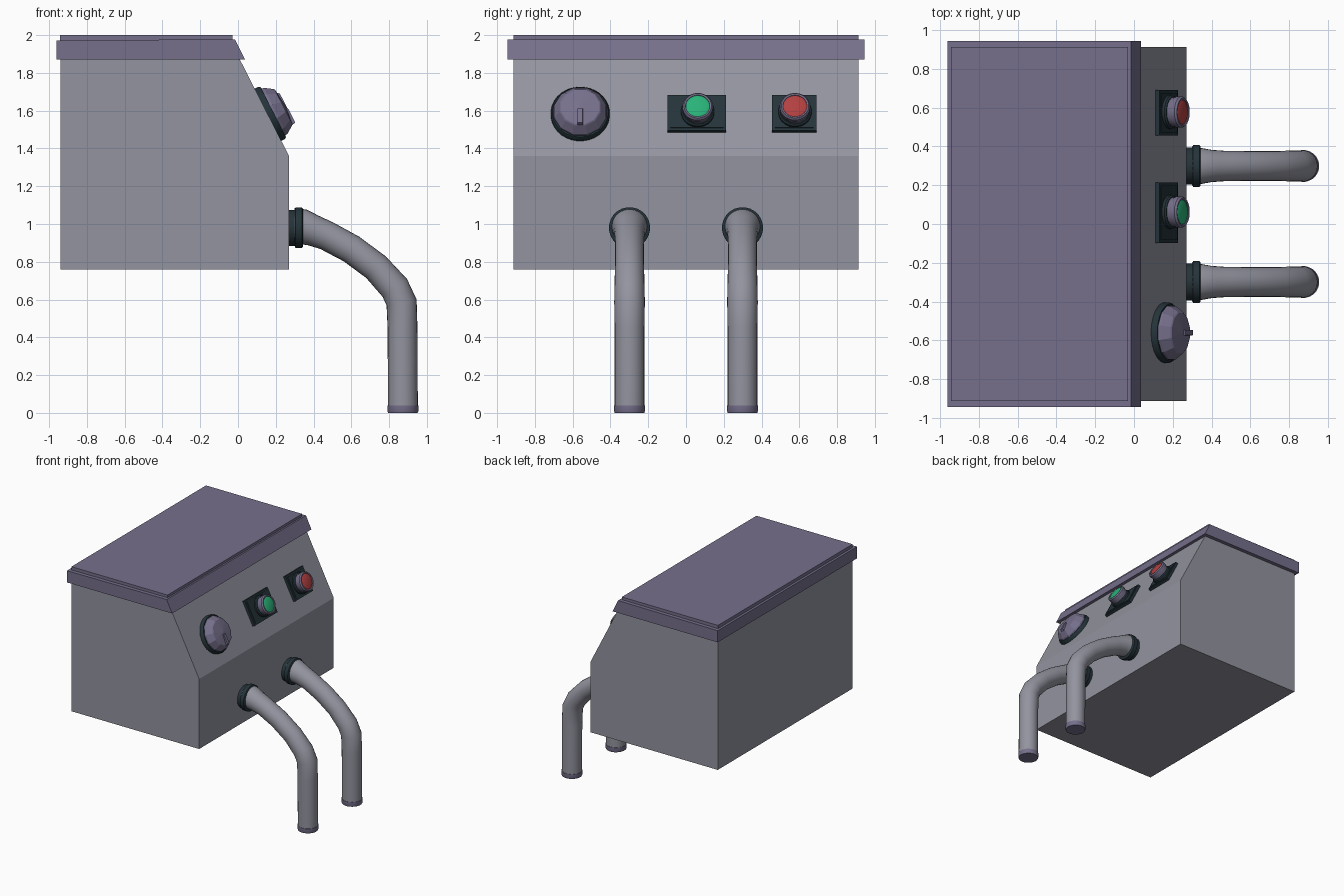
import bpy, bmesh, math
from mathutils import Vector, Matrix

if "Cube" in bpy.data.objects:
    bpy.data.objects.remove(bpy.data.objects["Cube"])


def material(name, rgb):
    m = bpy.data.materials.new(name)
    m.diffuse_color = (*rgb, 1)
    m.use_nodes = True
    m.node_tree.nodes["Principled BSDF"].inputs["Base Color"].default_value = m.diffuse_color
    return m


GREY = material("grey metal", (0.29, 0.295, 0.345))
PURPLE = material("dusty purple", (0.18, 0.16, 0.26))
DARK = material("dark slate", (0.018, 0.034, 0.042))
GREEN = material("green", (0.022, 0.45, 0.19))
RED = material("red", (0.45, 0.052, 0.052))


def finish(name, bm, mat, matrix=None, smooth=False):
    bmesh.ops.recalc_face_normals(bm, faces=bm.faces)
    if matrix:
        bm.transform(matrix)
    me = bpy.data.meshes.new(name)
    bm.to_mesh(me)
    bm.free()
    me.materials.append(mat)
    ob = bpy.data.objects.new(name, me)
    bpy.context.collection.objects.link(ob)
    if smooth:
        bpy.ops.object.select_all(action='DESELECT')
        ob.select_set(True)
        bpy.context.view_layer.objects.active = ob
        bpy.ops.object.shade_smooth_by_angle(angle=math.radians(35))
    return ob


def prism(name, profile, half, mat):
    """Extrude an x-z profile across y."""
    bm = bmesh.new()
    f = bm.faces.new([bm.verts.new((x, -half, z)) for x, z in profile])
    r = bmesh.ops.extrude_face_region(bm, geom=[f])
    vs = [v for v in r["geom"] if isinstance(v, bmesh.types.BMVert)]
    bmesh.ops.translate(bm, verts=vs, vec=(0, 2 * half, 0))
    return finish(name, bm, mat)


def skin(bm, rings):
    for a, b in zip(rings, rings[1:]):
        n = len(a)
        for i in range(n):
            bm.faces.new((a[i], a[(i + 1) % n], b[(i + 1) % n], b[i]))
    bm.faces.new(rings[0])
    bm.faces.new(rings[-1])


def lathe(name, profile, mat, matrix, sides=24, smooth=True):
    """Stack rings of (radius, height) along local z."""
    bm = bmesh.new()
    rings = []
    for r, h in profile:
        rings.append([bm.verts.new((r * math.cos(2 * math.pi * (i + .5) / sides),
                                    r * math.sin(2 * math.pi * (i + .5) / sides), h))
                      for i in range(sides)])
    skin(bm, rings)
    return finish(name, bm, mat, matrix, smooth)


def block(name, size, loc, mat, matrix, taper=1.0):
    bm = bmesh.new()
    bmesh.ops.create_cube(bm, size=1)
    for v in bm.verts:
        k = taper if v.co.z > 0 else 1
        v.co = Vector((v.co.x * size[0] * k, v.co.y * size[1] * k, v.co.z * size[2])) + Vector(loc)
    return finish(name, bm, mat, matrix)


def hose(name, path, y, mat, sides=24):
    """Round sweep along (x, z, radius) points in a plane of constant y."""
    bm = bmesh.new()
    pts = [Vector((x, 0, z)) for x, z, r in path]
    rings = []
    for k, p in enumerate(pts):
        t = (pts[min(k + 1, len(pts) - 1)] - pts[max(k - 1, 0)]).normalized()
        if k == 0:
            t = Vector((1, 0, 0))
        side = Vector((0, 1, 0))
        up = t.cross(side)
        r = path[k][2]
        rings.append([bm.verts.new(p + Vector((0, y, 0)) +
                                   side * r * math.cos(2 * math.pi * i / sides) +
                                   up * r * math.sin(2 * math.pi * i / sides))
                      for i in range(sides)])
    skin(bm, rings)
    return finish(name, bm, mat, smooth=True)


# Cabinet body and lid
prism("cabinet_body", [(-0.94, 0.76), (0.27, 0.76), (0.27, 1.36), (0.0, 1.89), (-0.94, 1.89)], 0.912, GREY)
prism("lid", [(-0.962, 1.872), (0.036, 1.872), (-0.016, 1.978), (-0.962, 1.972)], 0.944, PURPLE)
prism("lid_top_plate", [(-0.942, 1.96), (-0.03, 1.96), (-0.03, 2.0), (-0.942, 2.0)], 0.912, PURPLE)

# Frame of the sloped panel: local x = across, y = up the slope, z = outwards
UP = Vector((-0.27, 0, 0.53)).normalized()
OUT = Vector((UP.z, 0, -UP.x))


def panel(y, z):
    x = 0.27 - (z - 1.36) * 0.27 / 0.53
    m = Matrix((Vector((0, 1, 0)), UP, OUT)).transposed().to_4x4()
    return Matrix.Translation((x, y, z)) @ m


# Rotary knob with its pointer
k = panel(-0.56, 1.578)
lathe("knob_base", [(0.156, -0.01), (0.156, 0.02), (0.148, 0.032)], DARK, k, 32)
lathe("knob", [(0.144, 0.02), (0.142, 0.045), (0.112, 0.088), (0.105, 0.093), (0.002, 0.104)],
      PURPLE, k, 12, False)
block("knob_pointer", (0.035, 0.11, 0.05), (0, -0.06, 0.085), PURPLE, k, 0.75)

# Push buttons on dark plates
for name, y, width, mat in (("green", 0.058, 0.31, GREEN), ("red", 0.573, 0.235, RED)):
    m = panel(y, 1.578)
    block(name + "_button_plate", (width, 0.212, 0.035), (0, 0, 0.006), DARK, m)
    block(name + "_button_plate_inset", (width - 0.03, 0.182, 0.006), (0, 0, 0.025), DARK, m)
    b = m @ Matrix.Translation((0.004, 0, 0))
    lathe(name + "_button_seat", [(0.088, 0.02), (0.088, 0.042), (0.08, 0.05)], DARK, b)
    lathe(name + "_button_collar", [(0.076, 0.04), (0.076, 0.06), (0.081, 0.075), (0.081, 0.096),
                                    (0.073, 0.107), (0.064, 0.104), (0.062, 0.09)], PURPLE, b)
    lathe(name + "_button_face", [(0.064, 0.08), (0.064, 0.1), (0.05, 0.106)], mat, b)

# Two bent hoses with flanges and end caps
PATH = [(0.3, 0.985, 0.1), (0.345, 0.985, 0.093), (0.40, 0.965, 0.083), (0.47, 0.938, 0.078),
        (0.60, 0.868, 0.077), (0.73, 0.772, 0.077), (0.83, 0.662, 0.08),
        (0.866, 0.585, 0.081), (0.871, 0.45, 0.079), (0.873, 0.036, 0.079)]
for side, y in (("left", -0.299), ("right", 0.299)):
    hose(side + "_hose", PATH, y, GREY)
    along_x = Matrix.Translation((0.27, y, 0.98)) @ Matrix.Rotation(math.pi / 2, 4, 'Y')
    lathe(side + "_hose_flange", [(0.096, -0.01), (0.096, 0.03), (0.109, 0.034), (0.109, 0.068), (0.1, 0.074)],
          DARK, along_x)
    lathe(side + "_hose_end", [(0.079, 0.0), (0.082, 0.008), (0.082, 0.04)], PURPLE,
          Matrix.Translation((0.873, y, 0)))
